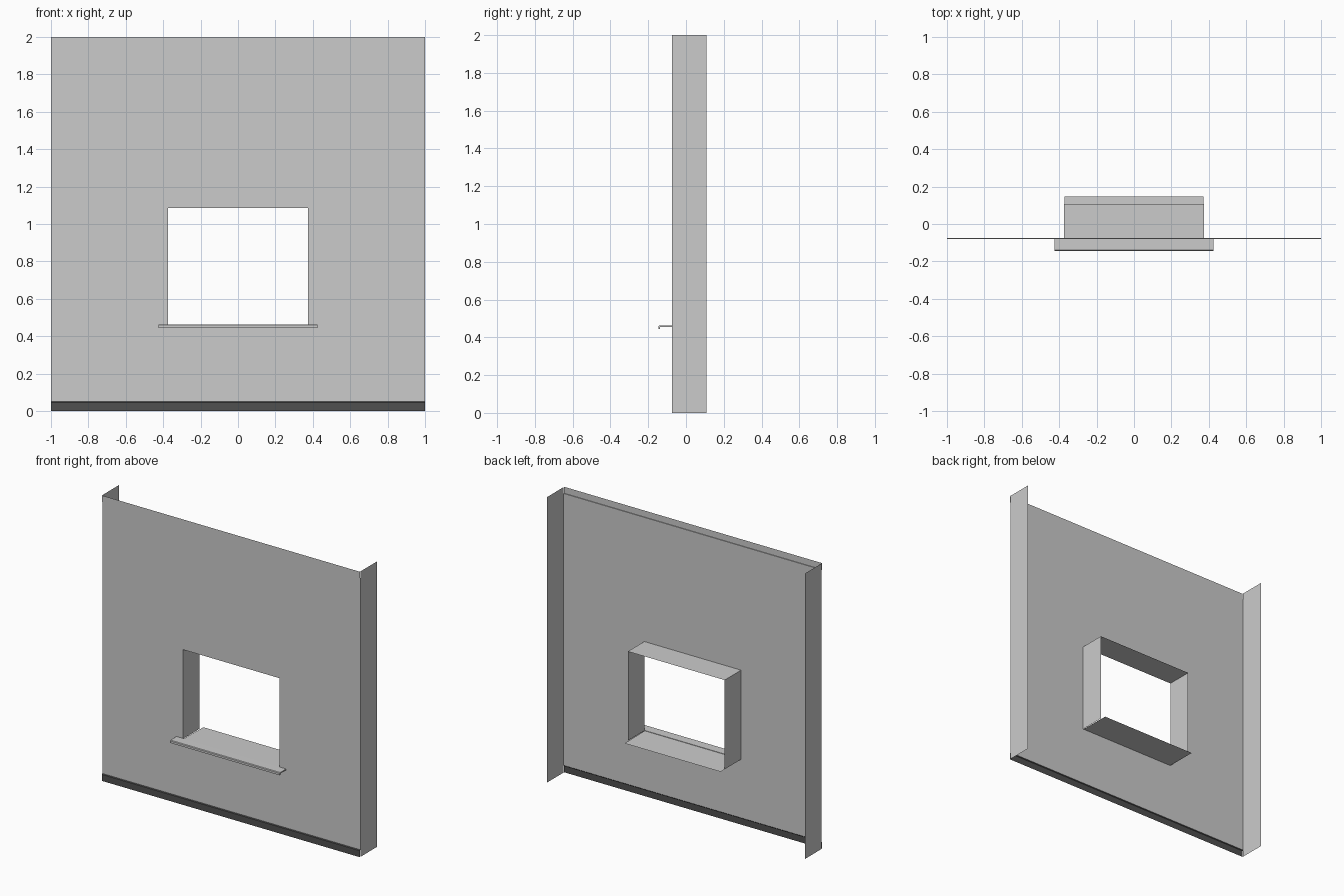
import bpy

if "Cube" in bpy.data.objects:
    bpy.data.objects.remove(bpy.data.objects["Cube"])

WY, BACK = -0.074, 0.108          # wall face and rear edge of the returns
WX, Z0, Z1 = 0.375, 0.46, 1.085   # window opening


def material(name, v):
    m = bpy.data.materials.new(name)
    m.diffuse_color = (v, v, v, 1)
    m.use_nodes = True
    m.node_tree.nodes["Principled BSDF"].inputs["Base Color"].default_value = m.diffuse_color
    return m


def mesh(name, verts, faces, mat=None):
    me = bpy.data.meshes.new(name)
    me.from_pydata(verts, [], faces)
    ob = bpy.data.objects.new(name, me)
    bpy.context.collection.objects.link(ob)
    if mat:
        me.materials.append(mat)
    return ob


def extrude_x(name, profile, half, mat=None, closed=False):
    """Sweep a (y, z) profile from -half to +half along x."""
    n = len(profile)
    verts = [(x, y, z) for x in (-half, half) for y, z in profile]
    faces = [(i, (i + 1) % n, n + (i + 1) % n, n + i)
             for i in range(n if closed else n - 1)]
    if closed:
        faces += [tuple(range(n))[::-1], tuple(range(n, 2 * n))]
    return mesh(name, verts, faces, mat)


dark = material("dark_base", 0.08)
trim = material("trim_grey", 0.55)

# Thin front wall: a 3x3 grid of panels with the centre left open
xs = (-1, -WX, WX, 1)
zs = (0.05, Z0, Z1, 1.955)
verts = [(x, WY, z) for z in zs for x in xs]
faces = [(r * 4 + c, r * 4 + c + 1, r * 4 + c + 5, r * 4 + c + 4)
         for r in range(3) for c in range(3) if (r, c) != (1, 1)]
mesh("wall", verts, faces)

# Returns at the wall ends and window jambs
for side, s in (("left", -1), ("right", 1)):
    for part, x, a, b in (("wall_return", 1, 0, 2), ("window_jamb", WX, Z0, Z1)):
        quad = [(s * x, WY, a), (s * x, BACK, a), (s * x, BACK, b), (s * x, WY, b)]
        mesh(f"{part}_{side}", quad, [(0, 1, 2, 3) if s * (x - 0.5) > 0 else (3, 2, 1, 0)])

# Window head
extrude_x("window_head", [(WY, Z1), (BACK, Z1)], WX)

# Slightly raised base and top bands
extrude_x("base_band", [(-0.079, 0), (-0.079, 0.045), (WY, 0.05)], 1, dark)
extrude_x("top_band", [(WY, 1.955), (-0.079, 1.955), (-0.079, 2)], 1, trim)

# Sill: thin inner board and a wider outer nose with a drip lip
extrude_x("inner_sill", [(WY, Z0), (0.148, 0.457)], WX - 0.003, trim)
extrude_x("outer_sill", [(WY, 0.463), (-0.140, 0.463), (-0.145, 0.459), (-0.145, 0.445),
                         (-0.138, 0.445), (-0.138, 0.455), (WY, 0.455)],
          0.425, trim, closed=True)
